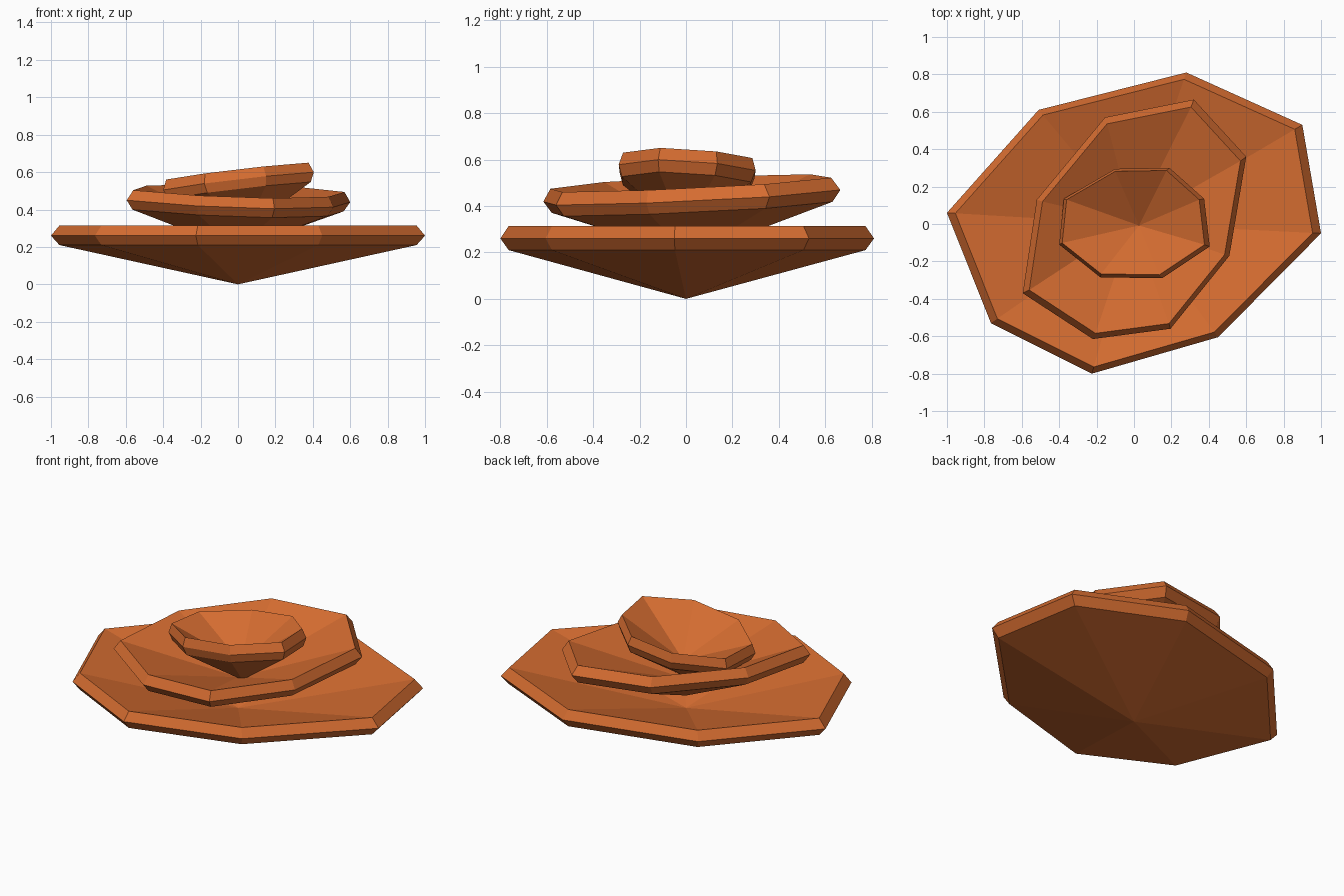
import bpy, bmesh
from mathutils import Vector

if "Cube" in bpy.data.objects:
    bpy.data.objects.remove(bpy.data.objects["Cube"])

mat = bpy.data.materials.new("burnt orange")
mat.diffuse_color = (0.66, 0.15, 0.03, 1)
mat.use_nodes = True
mat.node_tree.nodes["Principled BSDF"].inputs["Base Color"].default_value = mat.diffuse_color


def dish(name, outline, center, tilt, inset):
    """Faceted dish: pointed underside, bevelled rim, conical hollow."""
    c = Vector(center)
    n = Vector((-tilt[0], -tilt[1], 1)).normalized()
    bm = bmesh.new()

    def ring(scale, h):
        out = []
        for x, y in outline:
            dx, dy = x - c.x, y - c.y
            d = Vector((dx, dy, tilt[0] * dx + tilt[1] * dy))
            out.append(bm.verts.new(c + d * scale + n * h))
        return out

    tip = bm.verts.new(c - n * 0.26)
    pit = bm.verts.new(c - n * 0.16)
    low, mid, top = ring(inset, -0.05), ring(1, 0), ring(inset, 0.054)
    k = len(outline)
    for i in range(k):
        j = (i + 1) % k
        bm.faces.new((tip, low[j], low[i]))
        bm.faces.new((low[i], low[j], mid[j], mid[i]))
        bm.faces.new((mid[i], mid[j], top[j], top[i]))
        bm.faces.new((top[i], top[j], pit))
    bmesh.ops.recalc_face_normals(bm, faces=bm.faces)
    me = bpy.data.meshes.new(name)
    bm.to_mesh(me)
    bm.free()
    me.materials.append(mat)
    ob = bpy.data.objects.new(name, me)
    bpy.context.collection.objects.link(ob)


# Large level dish at the bottom
dish("bottom_dish",
     [(1, -0.05), (0.9, 0.53), (0.28, 0.81), (-0.51, 0.61),
      (-1, 0.06), (-0.765, -0.53), (-0.225, -0.8), (0.45, -0.605)],
     (0, 0, 0.26), (0, 0), 0.955)

# Middle dish, slightly tilted
dish("middle_dish",
     [(0.51, -0.17), (0.6, 0.36), (0.32, 0.665), (-0.155, 0.57),
      (-0.52, 0.13), (-0.595, -0.37), (-0.22, -0.615), (0.195, -0.56)],
     (0, 0, 0.445), (-0.044, 0.058), 0.945)

# Small top dish, tilted up to the right
dish("top_dish",
     [(0.405, -0.12), (0.375, 0.135), (0.19, 0.3), (-0.1, 0.295),
      (-0.375, 0.135), (-0.4, -0.11), (-0.18, -0.285), (0.15, -0.29)],
     (0.008, 0, 0.547), (0.118, -0.05), 0.945)
